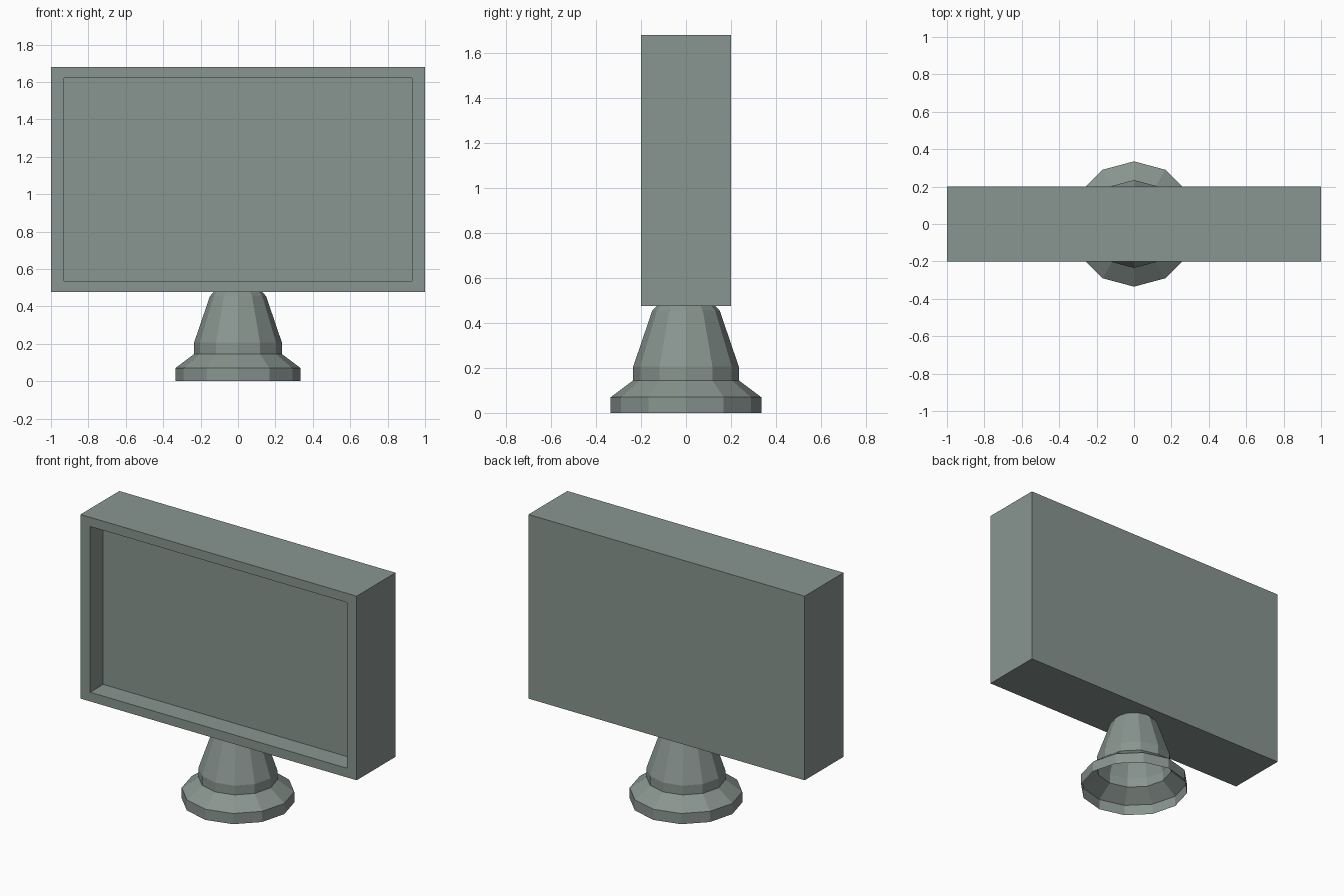
import bpy, bmesh, math

if "Cube" in bpy.data.objects:
    bpy.data.objects.remove(bpy.data.objects["Cube"])

mat = bpy.data.materials.new("grey_green")
mat.diffuse_color = (0.25, 0.3, 0.277, 1)
mat.use_nodes = True
mat.node_tree.nodes["Principled BSDF"].inputs["Base Color"].default_value = mat.diffuse_color


def finish(bm, name):
    me = bpy.data.meshes.new(name)
    bm.to_mesh(me)
    bm.free()
    me.materials.append(mat)
    ob = bpy.data.objects.new(name, me)
    bpy.context.collection.objects.link(ob)
    return ob


# Screen casing: a box with a recessed front panel
W, D, Z0, Z1 = 1.0, 0.201, 0.476, 1.681
BX, BZ, DEPTH = 0.07, 0.06, 0.135
bm = bmesh.new()
bmesh.ops.create_cube(bm, size=1)
for v in bm.verts:
    v.co.x *= 2 * W
    v.co.y *= 2 * D
    v.co.z = Z0 + (v.co.z + 0.5) * (Z1 - Z0)
bm.normal_update()
front = next(f for f in bm.faces if f.normal.y < -0.9)


def set_panel(y):
    mid = (Z0 + Z1) / 2
    for v in front.verts:
        v.co.x = math.copysign(W - BX, v.co.x)
        v.co.z = Z1 - BZ if v.co.z > mid else Z0 + BZ
        v.co.y = y


bmesh.ops.inset_individual(bm, faces=[front], thickness=0.05)
set_panel(-D)
bmesh.ops.inset_individual(bm, faces=[front], thickness=0.01)
set_panel(-D + DEPTH)
finish(bm, "screen_casing")

# Stand: twelve-sided hollow turned shell, open underneath
profile = [(0.335, 0), (0.335, 0.07), (0.235, 0.145), (0.235, 0.206),
           (0.15, 0.455), (0.13, 0.476)]
N = 12
bm = bmesh.new()
rings = [[bm.verts.new((r * math.cos(math.tau * i / N),
                        r * math.sin(math.tau * i / N), z))
          for i in range(N)] for r, z in profile]
for lo, hi in zip(rings, rings[1:]):
    for i in range(N):
        j = (i + 1) % N
        bm.faces.new((lo[i], lo[j], hi[j], hi[i]))
finish(bm, "stand")
